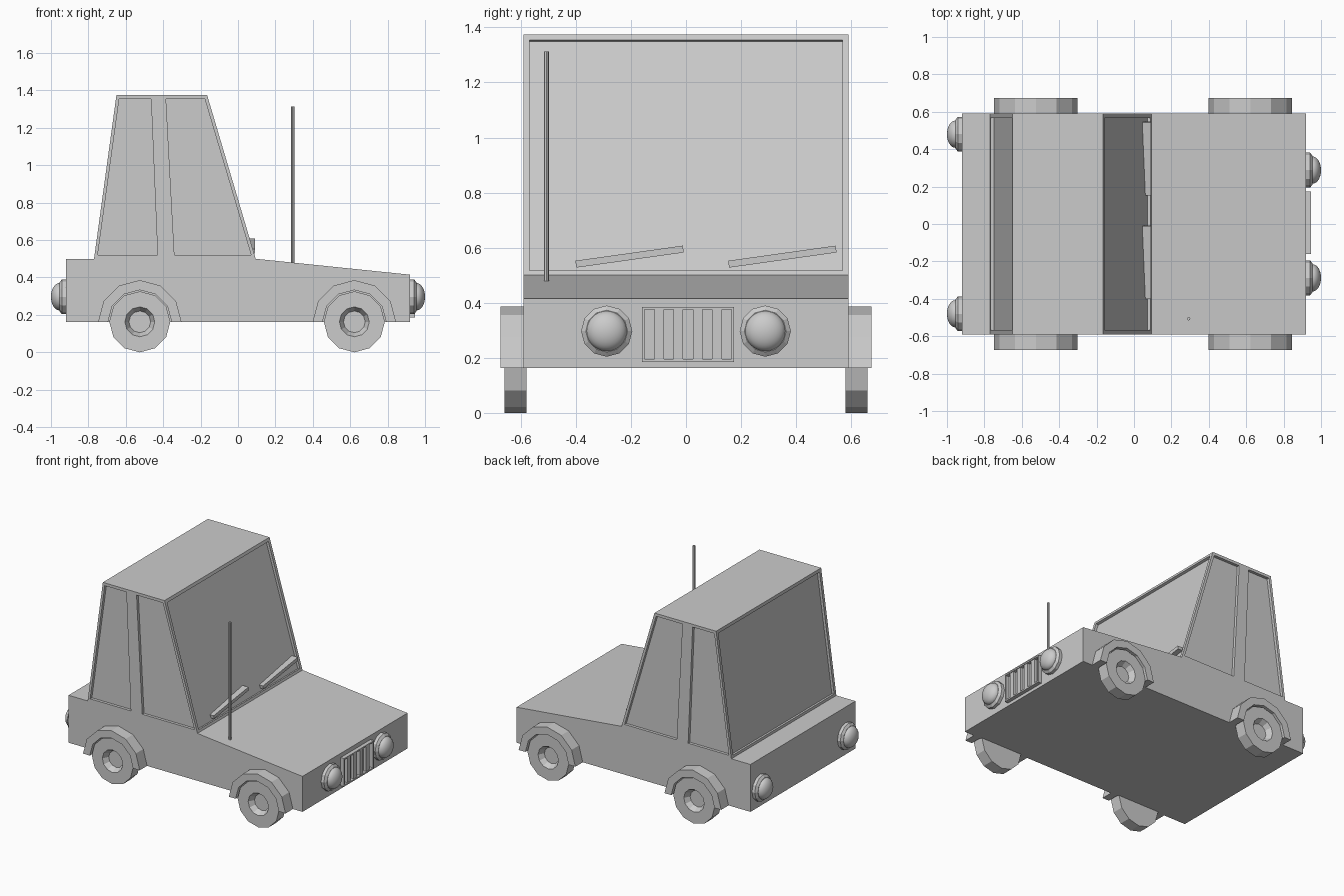
import bpy, bmesh
from math import sin, cos, pi, radians
from mathutils import Vector, Matrix

if "Cube" in bpy.data.objects:
    bpy.data.objects.remove(bpy.data.objects["Cube"])


def finish(name, bm):
    bmesh.ops.remove_doubles(bm, verts=bm.verts, dist=1e-5)
    bmesh.ops.recalc_face_normals(bm, faces=bm.faces)
    mesh = bpy.data.meshes.new(name)
    bm.to_mesh(mesh)
    bm.free()
    ob = bpy.data.objects.new(name, mesh)
    bpy.context.collection.objects.link(ob)
    return ob


def prism(name, profile, y0, y1):
    """Extrude an (x, z) outline from y0 to y1."""
    bm = bmesh.new()
    a = [bm.verts.new((x, y0, z)) for x, z in profile]
    b = [bm.verts.new((x, y1, z)) for x, z in profile]
    bm.faces.new(a)
    bm.faces.new(b)
    n = len(a)
    for i in range(n):
        j = (i + 1) % n
        bm.faces.new((a[i], a[j], b[j], b[i]))
    return finish(name, bm)


def lathe(name, profile, segs, center, axis, smooth=False):
    """Spin an (r, height) profile about an axis through center."""
    bm = bmesh.new()
    m = Matrix.Translation(center) @ Vector(axis).to_track_quat('Z', 'Y').to_matrix().to_4x4()
    rings = []
    for r, h in profile:
        if r < 1e-5:
            rings.append([bm.verts.new(m @ Vector((0, 0, h)))] * segs)
        else:
            rings.append([bm.verts.new(m @ Vector((r * cos(2 * pi * i / segs), r * sin(2 * pi * i / segs), h)))
                          for i in range(segs)])
    for p, q in zip(rings, rings[1:]):
        for i in range(segs):
            j = (i + 1) % segs
            bm.faces.new(list(dict.fromkeys((p[i], p[j], q[j], q[i]))))
    ob = finish(name, bm)
    if smooth:
        for f in ob.data.polygons:
            f.use_smooth = True
    return ob


def box(name, lo, hi, tilt=0):
    lo, hi = Vector(lo), Vector(hi)
    bm = bmesh.new()
    bmesh.ops.create_cube(bm, size=1)
    m = Matrix.Translation((lo + hi) / 2) @ Matrix.Rotation(tilt, 4, 'X') @ Matrix.Diagonal((*(hi - lo), 1))
    bm.transform(m)
    return finish(name, bm)


# Lower body with sloping bonnet
prism("body", [(-.92, .163), (.92, .163), (.92, .415), (.095, .5), (-.92, .5)], -.59, .59)

# Cabin with recessed windows
cabin = prism("cabin", [(-.77, .498), (-.65, 1.375), (-.165, 1.375), (.095, .498)], -.59, .59)
cutters = []
rear_win = [(-.75, .52), (-.43, .52), (-.465, 1.355), (-.635, 1.355)]
front_win = [(-.34, .52), (.07, .52), (-.178, 1.355), (-.385, 1.355)]
for s in (-1, 1):
    for win in (rear_win, front_win):
        cutters.append(prism("window_cutter", win, s * .57, s * .7))
for bottom, top, side in (((.095, .5), (-.165, 1.375), 1), ((-.77, .5), (-.65, 1.375), -1)):
    b, t = Vector(bottom), Vector(top)
    d = (t - b).normalized()
    n = Vector((d.y, -d.x)) * side
    p, q = b + d * .018, t - d * .022
    cutters.append(prism("screen_cutter", [p + n * .1, q + n * .1, q - n * .018, p - n * .018], -.568, .568))
for c in cutters:
    mod = cabin.modifiers.new("recess", 'BOOLEAN')
    mod.operation = 'DIFFERENCE'
    mod.solver = 'EXACT'
    mod.object = c
    c.hide_render = True
    c.hide_set(True)

# Wheels with dished hubs, and wheel arches
tyre = [(0, .035), (.058, .035), (.08, .075), (.163, .075), (.163, -.005), (0, -.005)]
angles = [pi * i / 6 for i in range(7)]
for x in (-.525, .622):
    arch = [(x + .223 * cos(a), .163 + .223 * sin(a)) for a in angles]
    arch += [(x + .17 * cos(a), .163 + .17 * sin(a)) for a in reversed(angles)]
    for s in (-1, 1):
        lathe("wheel", tyre, 12, (x, s * .585, .163), (0, s, 0))
        prism("wheel_arch", arch, s * .585, s * .673)

# Head and tail lamps
rim = [(0, -.005), (.093, -.005), (.093, .022), (.076, .035), (0, .035)]
dome = [(.073 * cos(pi * i / 16), .034 + .046 * sin(pi * i / 16)) for i in range(8)] + [(0, .08)]
for side, y, name in ((1, .288, "headlamp"), (-1, .48, "tail_lamp")):
    for s in (-1, 1):
        at, axis = (side * .92, s * y, .297), (side, 0, 0)
        lathe(name + "_rim", rim, 12, at, axis)
        lathe(name + "_lens", dome, 32, at, axis, smooth=True)

# Grille frame and vertical bars
y0, y1, z0, z1, w = -.16, .175, .185, .385, .01
for lo, hi in (((y0, z0), (y1, z0 + w)), ((y0, z1 - w), (y1, z1)),
               ((y0, z0 + w), (y0 + w, z1 - w)), ((y1 - w, z0 + w), (y1, z1 - w))):
    box("grille_frame", (.91, *lo), (.947, *hi))
step = (y1 - y0 - 2 * w) / 9
for i in range(1, 9, 2):
    y = y0 + w + i * step
    box("grille_bar", (.91, y, z0 + w), (.942, y + step, z1 - w))

# Wipers
for y in (-.205, .35):
    box("wiper", (.02, y - .197, .555), (.09, y + .197, .58), radians(8))

# Aerial
lathe("aerial", [(0, .46), (.009, .46), (.009, 1.313), (0, 1.313)], 8, (.292, -.507, 0), (0, 0, 1))
